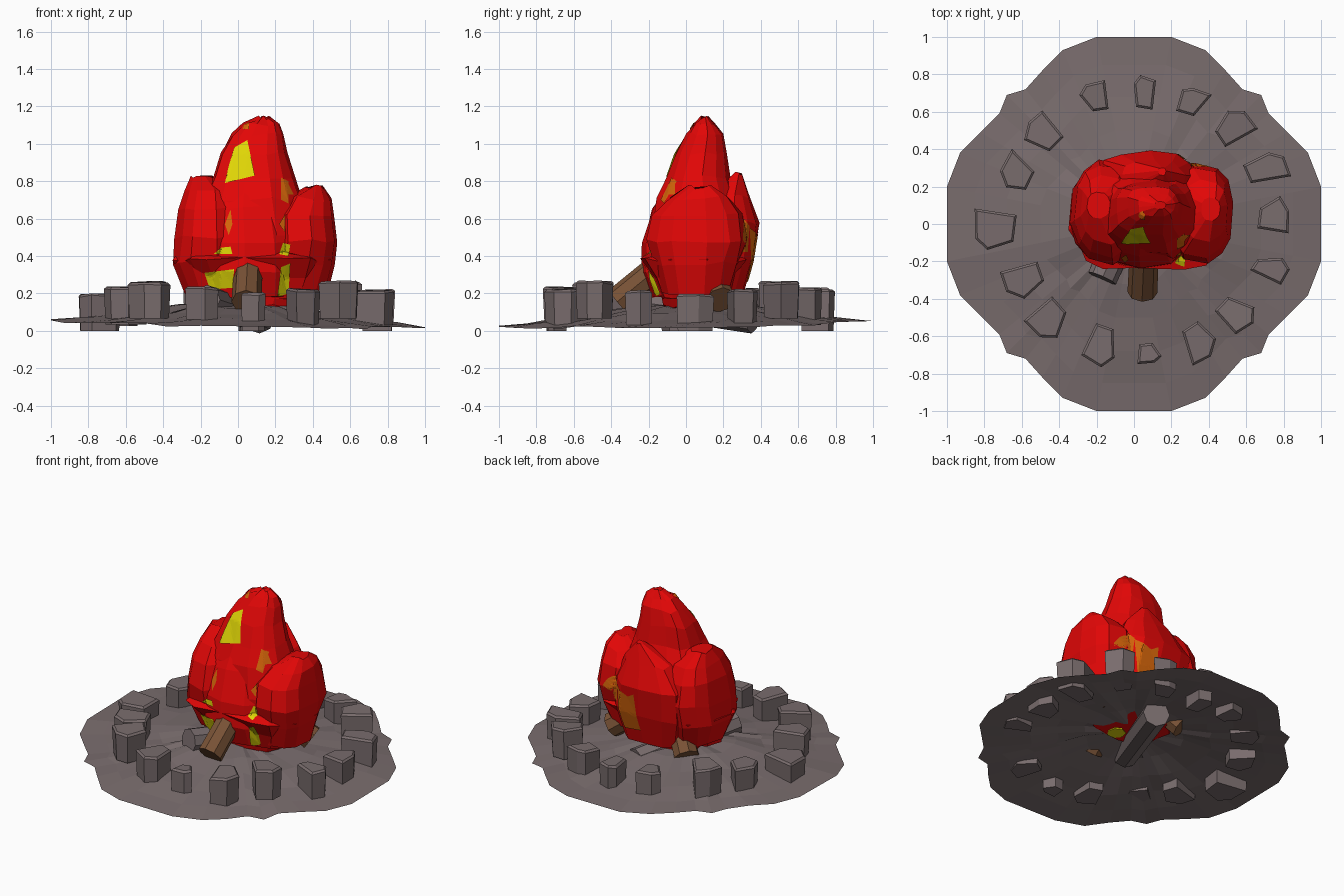
import bpy, bmesh, math, random
from mathutils import Vector
from mathutils.bvhtree import BVHTree

if "Cube" in bpy.data.objects:
    bpy.data.objects.remove(bpy.data.objects["Cube"])

random.seed(4)


def material(name, rgb):
    m = bpy.data.materials.new(name)
    m.diffuse_color = (*rgb, 1)
    m.use_nodes = True
    m.node_tree.nodes["Principled BSDF"].inputs["Base Color"].default_value = m.diffuse_color
    return m


STONE = material("stone grey", (0.19, 0.15, 0.152))
RED = material("flame red", (0.76, 0.002, 0.002))
ORANGE = material("flame orange", (0.66, 0.13, 0.003))
YELLOW = material("flame yellow", (0.74, 0.67, 0.002))
BROWN = material("wood brown", (0.19, 0.085, 0.037))


def add_object(name, bm, mat, closed=True):
    if closed:
        bmesh.ops.recalc_face_normals(bm, faces=bm.faces)
    me = bpy.data.meshes.new(name)
    bm.to_mesh(me)
    bm.free()
    me.materials.append(mat)
    ob = bpy.data.objects.new(name, me)
    bpy.context.collection.objects.link(ob)
    return ob


def bridge(bm, a, b):
    n = len(a)
    for i in range(n):
        j = (i + 1) % n
        bm.faces.new((a[i], a[j], b[j], b[i]))


# Ground: mounded sheet with a scalloped rim, one quadrant mirrored around
quad = [(1, .2), (.93, .38), (.82, .49), (.72, .59), (.68, .69),
        (.58, .72), (.49, .82), (.38, .93), (.2, 1)]
rim = quad + [(-x, y) for x, y in quad[::-1]]
rim += [(-x, -y) for x, y in rim]
bm = bmesh.new()
previous = None
for f, z in ((1, .037), (.85, .052), (.68, .075), (.5, .1), (.32, .13)):
    ring = []
    for x, y in rim:
        tilt = (-.017 * x + .015 * y) * f
        ring.append(bm.verts.new((x * f, y * f, z + tilt + random.uniform(-.008, .008))))
    if previous:
        bridge(bm, previous, ring)
    previous = ring
centre = bm.verts.new((0, 0, .145))
for i in range(len(previous)):
    bm.faces.new((previous[i], previous[(i + 1) % len(previous)], centre))
add_object("ground", bm, STONE, closed=False)

# Ring of stones: x, y, width, depth, top height
stones = [(-.2, .67, .15, .15, .23), (.06, .7, .13, .17, .22), (.31, .65, .17, .14, .23),
          (.53, .51, .21, .17, .265), (.71, .29, .22, .17, .22), (.74, .03, .15, .2, .2),
          (.72, -.24, .18, .14, .22), (.53, -.49, .18, .18, .265), (.33, -.63, .17, .2, .225),
          (.07, -.69, .14, .1, .205), (-.19, -.64, .2, .19, .235), (-.46, -.5, .18, .18, .265),
          (-.59, -.28, .22, .18, .235), (-.74, -.02, .22, .22, .2), (-.62, .28, .15, .2, .225),
          (-.47, .49, .19, .18, .265)]
for k, (x, y, w, d, h) in enumerate(stones):
    bm = bmesh.new()
    turn = math.atan2(y, x)
    outline = []
    # wedge that is wider on the outer side
    for u, v in ((.5, -.42), (.55, .2), (.25, .55), (-.45, .3), (-.5, -.28)):
        a = u + random.uniform(-.07, .07)
        b = v + random.uniform(-.07, .07)
        outline.append((a * math.cos(turn) - b * math.sin(turn),
                        a * math.sin(turn) + b * math.cos(turn)))
    foot = 0 if k % 4 == 1 else h - .2
    low = [bm.verts.new((x + a * w * .92, y + b * d * .92, foot)) for a, b in outline]
    top = [bm.verts.new((x + a * w, y + b * d, h + random.uniform(-.01, .005))) for a, b in outline]
    bridge(bm, low, top)
    bm.faces.new(low[::-1])
    lid = bm.faces.new(top)
    bmesh.ops.bevel(bm, geom=list(lid.edges), offset=.012, segments=1, affect='EDGES')
    add_object(f"stone_{k + 1}", bm, STONE)


# Logs: octagonal prisms leaning into the fire
def log(name, start, end, r, mat):
    a, b = Vector(start), Vector(end)
    bm = bmesh.new()
    bmesh.ops.create_cone(bm, cap_ends=True, segments=8, radius1=r, radius2=r * .95,
                          depth=(b - a).length)
    ob = add_object(name, bm, mat)
    ob.location = (a + b) / 2
    ob.rotation_mode = 'QUATERNION'
    ob.rotation_quaternion = (b - a).to_track_quat('Z', 'Y')


log("front_log", (.045, -.365, .155), (.06, -.02, .44), .08, BROWN)
log("right_log", (.43, .185, .165), (.1, .08, .4), .08, BROWN)
log("back_log", (-.18, .25, .14), (.04, .08, .4), .08, BROWN)
log("ash_log", (.12, .36, .07), (-.17, -.29, .165), .085, STONE)

# Flames: stacked lumpy rings (z, centre x, centre y, radius x, radius y)
all_verts, all_faces = [], []


def flame(name, rings, n, lump, waves, square=.8):
    bm = bmesh.new()
    previous = None
    for z, cx, cy, rx, ry in rings:
        ring = []
        for i in range(n):
            a = 2 * math.pi * i / n + .1
            c, s = math.cos(a), math.sin(a)
            k = 1 + lump * math.cos(waves * a) + random.uniform(-.03, .03)
            px = math.copysign(abs(c) ** square, c) * rx * k
            py = math.copysign(abs(s) ** square, s) * ry * k
            ring.append(bm.verts.new((cx + px, cy + py, z + random.uniform(-.012, .012))))
        if previous:
            bridge(bm, previous, ring)
        else:
            bm.faces.new(ring[::-1])
        previous = ring
    bm.faces.new(previous)
    ob = add_object(name, bm, RED)
    base = len(all_verts)
    all_verts.extend(v.co.copy() for v in ob.data.vertices)
    all_faces.extend([base + i for i in p.vertices] for p in ob.data.polygons)


flame("main_flame", [(.13, .08, .06, .25, .18), (.3, .08, .06, .36, .22), (.5, .07, .06, .34, .25),
                     (.7, .07, .06, .27, .22), (.82, .08, .06, .22, .17), (.95, .08, .08, .18, .14),
                     (1.05, .1, .1, .14, .10), (1.105, .12, .1, .1, .06), (1.14, .14, .1, .03, .02)],
      14, .04, 5)
flame("left_flame", [(.2, -.11, .05, .17, .18), (.36, -.15, .06, .19, .24), (.5, -.15, .06, .18, .27),
                     (.65, -.15, .07, .16, .24), (.74, -.15, .08, .13, .18), (.82, -.19, .1, .06, .07)],
      12, .04, 4, .7)
flame("right_flame", [(.2, .29, .06, .18, .18), (.36, .34, .06, .17, .22), (.48, .36, .06, .17, .26),
                      (.62, .35, .06, .16, .23), (.71, .38, .07, .12, .16), (.77, .41, .08, .05, .06)],
      12, .04, 4, .7)
flame("back_flame", [(.17, .1, .17, .22, .13), (.38, .09, .22, .27, .14), (.58, .07, .22, .26, .17),
                     (.72, .1, .24, .17, .1), (.84, .15, .28, .02, .02)], 13, .05, 5, .7)
flame("front_flame", [(.18, .06, -.05, .23, .13), (.32, .06, -.07, .23, .16), (.47, .06, -.06, .22, .17),
                      (.66, .05, -.04, .2, .13), (.8, .05, -.01, .14, .09)], 11, .04, 4, .7)
flame("flame_skirt", [(.17, .08, .05, .33, .18), (.29, .08, .05, .37, .22), (.38, .08, .04, .42, .29),
                      (.41, .07, .05, .37, .24)], 18, .05, 6, .62)

# Glowing core seen from under the ground
bm = bmesh.new()
bmesh.ops.create_cone(bm, cap_ends=True, segments=7, radius1=.06, radius2=.03, depth=.06)
bmesh.ops.translate(bm, verts=bm.verts, vec=(.1, -.05, .148))
add_object("core_flame", bm, YELLOW)

# Yellow and orange tongues: thin plates draped over the red flames
tree = BVHTree.FromPolygons(all_verts, all_faces)


def tongue(name, azimuth, outline, mat):
    az = math.radians(azimuth)
    out = Vector((math.cos(az), math.sin(az), 0))
    side = Vector((-math.sin(az), math.cos(az), 0))
    bm = bmesh.new()
    bm.faces.new([bm.verts.new(out * 2 + side * u + Vector((0, 0, z))) for u, z in outline])
    bmesh.ops.triangulate(bm, faces=bm.faces)
    bmesh.ops.subdivide_edges(bm, edges=bm.edges, cuts=9, use_grid_fill=True)
    missed = []
    for v in bm.verts:
        hit = tree.ray_cast(v.co, -out)
        if hit[0] is None:
            missed.append(v)
        else:
            v.co = hit[0] + out * .007
    bmesh.ops.delete(bm, geom=missed, context='VERTS')
    # cut where the plate would jump from one flame to another
    torn = [e for e in bm.edges if e.calc_length() > .055]
    bmesh.ops.delete(bm, geom=torn, context='EDGES')
    add_object(name, bm, mat, closed=False)


tongue("upper_yellow_tongue", -90, [(-.07, .79), (.09, .83), (.05, 1.02), (-.02, .98), (-.05, .88)], YELLOW)
tongue("low_left_yellow_tongue", -90, [(-.15, .22), (-.03, .23), (-.02, .33), (-.18, .31)], YELLOW)
tongue("left_yellow_tip", -90, [(-.13, .41), (-.03, .41), (-.04, .45), (-.09, .445)], YELLOW)
tongue("low_right_yellow_tongue", -90, [(.21, .18), (.27, .2), (.28, .36), (.23, .34)], YELLOW)
tongue("right_yellow_tip", -90, [(.22, .41), (.27, .4), (.28, .46), (.24, .47)], YELLOW)
tongue("front_orange_tongue", -90, [(-.07, .57), (-.05, .51), (-.03, .57), (-.04, .65)], ORANGE)
tongue("upper_orange_tongue", -90, [(.23, .7), (.27, .68), (.27, .8), (.23, .82)], ORANGE)
tongue("middle_orange_tongue", -90, [(.22, .57), (.25, .53), (.25, .62)], ORANGE)
tongue("crown_orange_tongue", -90, [(.02, 1.08), (.06, 1.08), (.06, 1.115), (.03, 1.1)], ORANGE)
tongue("back_orange_tongue", 62, [(-.06, .25), (.06, .27), (.07, .53), (.02, .5), (-.09, .55)], ORANGE)
tongue("side_orange_tongue", 0, [(.3, .42), (.33, .42), (.34, .56), (.31, .6)], ORANGE)
tongue("shoulder_orange_tongue", 0, [(-.09, .73), (-.06, .73), (-.06, .81), (-.08, .8)], ORANGE)
